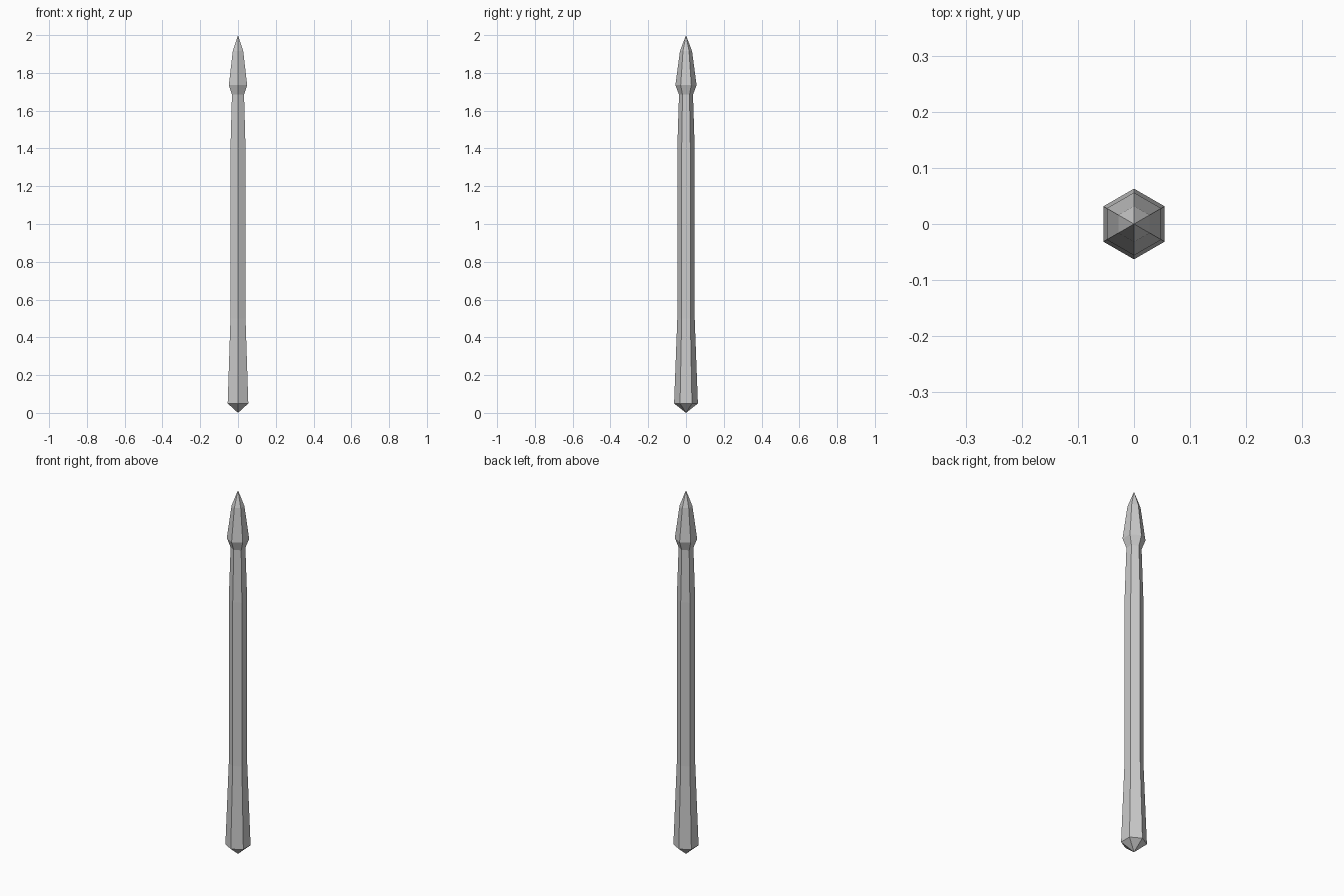
import bpy, bmesh, math

if "Cube" in bpy.data.objects:
    bpy.data.objects.remove(bpy.data.objects["Cube"])

SIDES = 6


def lathe(name, profile):
    """Six-sided flat-shaded turning from (radius, z) points; radius 0 is a tip."""
    bm = bmesh.new()
    rings = []
    for r, z in profile:
        n = SIDES if r > 0 else 1
        angles = [math.pi / 2 + 2 * math.pi * i / SIDES for i in range(n)]
        rings.append([bm.verts.new((r * math.cos(a), r * math.sin(a), z)) for a in angles])
    for low, high in zip(rings, rings[1:]):
        for i in range(SIDES):
            j = (i + 1) % SIDES
            quad = [low[i % len(low)], low[j % len(low)],
                    high[j % len(high)], high[i % len(high)]]
            bm.faces.new(list(dict.fromkeys(quad)))
    mesh = bpy.data.meshes.new(name)
    bm.to_mesh(mesh)
    bm.free()
    obj = bpy.data.objects.new(name, mesh)
    bpy.context.collection.objects.link(obj)
    return obj


# Shaft: pointed butt, flared foot, straight middle, narrowing to the neck
lathe("shaft", [(0, 0), (0.063, 0.05), (0.046, 0.5), (0.046, 1.4), (0.037, 1.685)])

# Head: flares out from the neck, then tapers in two steps to the tip
lathe("spear_head", [(0.037, 1.685), (0.056, 1.735), (0.032, 1.915), (0, 2)])
